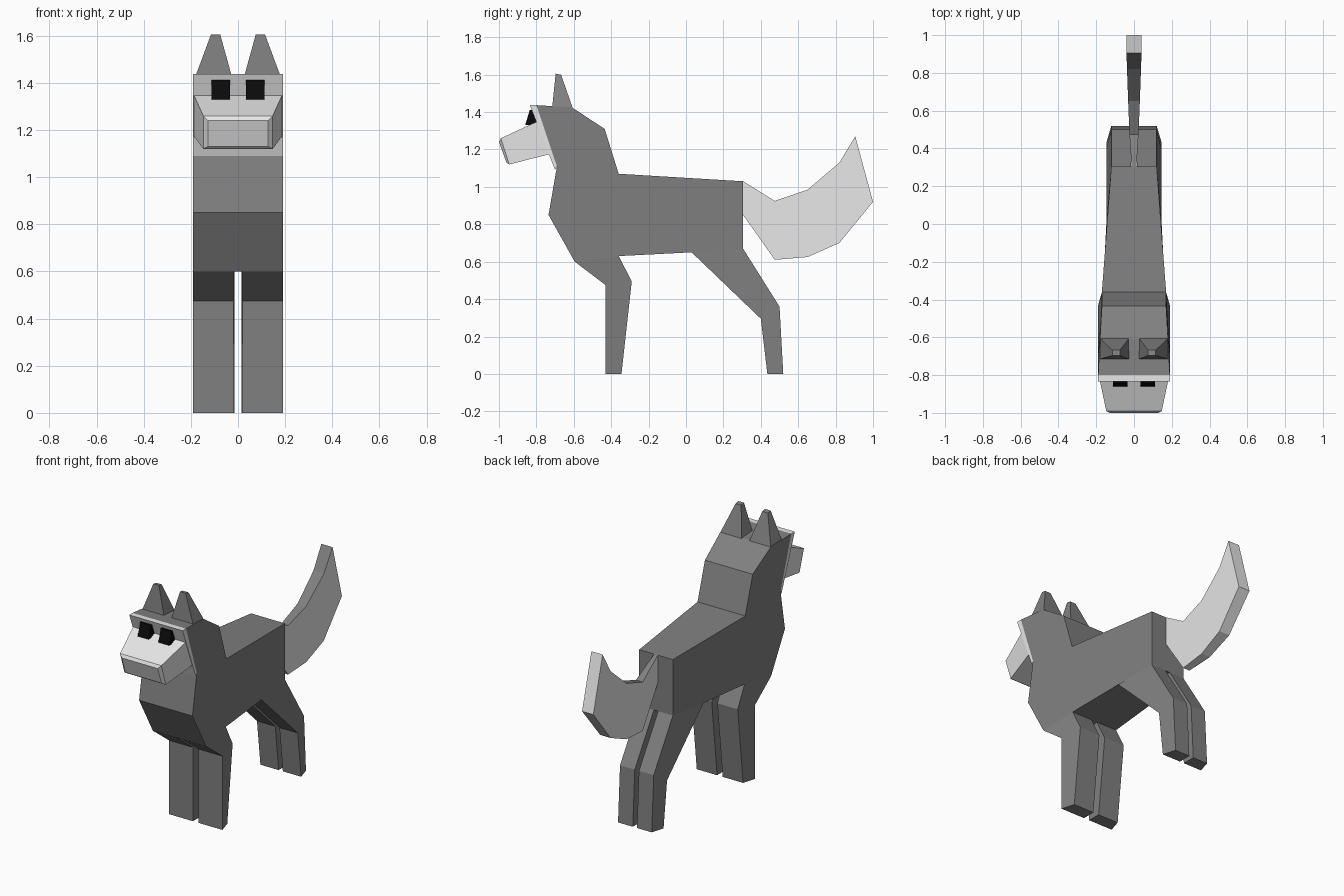
import bpy
import bmesh

cube = bpy.data.objects.get("Cube")
if cube:
    bpy.data.objects.remove(cube)


def material(name, value):
    mat = bpy.data.materials.new(name)
    mat.use_nodes = True
    colour = (value, value, value, 1)
    mat.diffuse_color = colour
    mat.node_tree.nodes["Principled BSDF"].inputs["Base Color"].default_value = colour
    return mat


dark_fur = material("dark_grey_fur", 0.216)
light_fur = material("light_grey_fur", 0.8)
black = material("black_eye", 0.003)


def loft(name, rings, mats, rule=None):
    """Join equal-length rings of points into a closed solid."""
    bm = bmesh.new()
    loops = [[bm.verts.new(p) for p in ring] for ring in rings]
    for a, b in zip(loops, loops[1:]):
        n = len(a)
        for i in range(n):
            j = (i + 1) % n
            bm.faces.new((a[i], a[j], b[j], b[i]))
    bm.faces.new(loops[0])
    bm.faces.new(loops[-1])
    bmesh.ops.recalc_face_normals(bm, faces=bm.faces)
    if rule:
        bm.normal_update()
        for face in bm.faces:
            face.material_index = rule(face)
    mesh = bpy.data.meshes.new(name)
    bm.to_mesh(mesh)
    bm.free()
    for mat in mats:
        mesh.materials.append(mat)
    obj = bpy.data.objects.new(name, mesh)
    bpy.context.collection.objects.link(obj)
    return obj


def slab(name, profile, mats, rule=None):
    """Side profile of (y, z, half width), spanning both sides."""
    rings = [[(s * w, y, z) for y, z, w in profile] for s in (1, -1)]
    return loft(name, rings, mats, rule)


def pair(name, rings, mat):
    """One part on the left and its mirror image on the right."""
    for side, s in (("left", 1), ("right", -1)):
        loft(f"{side}_{name}", [[(s * x, y, z) for x, y, z in r] for r in rings], [mat])


def leg(name, inner, profile):
    pair(name, [[(w, y, z) for y, z, w in profile],
                [(inner, y, z) for y, z, w in profile]], dark_fur)


# Torso, neck and back of the head
slab("body", [
    (-0.36, 1.07, 0.17), (-0.435, 1.31, 0.17), (-0.61, 1.425, 0.18),
    (-0.80, 1.437, 0.19), (-0.69, 1.11, 0.19), (-0.735, 0.85, 0.19),
    (-0.595, 0.60, 0.19), (-0.36, 0.63, 0.165), (0.03, 0.65, 0.145),
    (0.305, 0.67, 0.12), (0.305, 1.03, 0.12)], [dark_fur])

# Legs
leg("front_leg", 0.02, [
    (-0.595, 0.60, 0.19), (-0.43, 0.475, 0.19), (-0.43, 0, 0.19),
    (-0.345, 0, 0.165), (-0.29, 0.495, 0.165), (-0.36, 0.63, 0.165)])
leg("hind_leg", 0.015, [
    (0.305, 0.67, 0.12), (0.50, 0.36, 0.12), (0.52, 0, 0.12),
    (0.435, 0, 0.145), (0.40, 0.295, 0.145), (0.03, 0.65, 0.145)])

# Tail: dark along the upper edge, light elsewhere
slab("tail", [
    (0.305, 1.03, 0.013), (0.475, 0.925, 0.024), (0.65, 0.985, 0.031),
    (0.82, 1.13, 0.037), (0.905, 1.27, 0.04), (1.0, 0.92, 0.04),
    (0.82, 0.70, 0.037), (0.65, 0.625, 0.031), (0.475, 0.61, 0.024),
    (0.305, 0.85, 0.013)], [light_fur, dark_fur],
    lambda f: int(abs(f.normal.x) < 0.5 and f.normal.z > 0
                  and f.calc_center_median().y < 0.9))

# Pale face plate and tapered snout with a bevelled tip
slab("face", [(-0.80, 1.437, 0.19), (-0.835, 1.437, 0.19),
              (-0.70, 1.09, 0.19), (-0.69, 1.11, 0.19)], [light_fur])
loft("snout", [
    [(-w, yt, zt), (w, yt, zt), (w, yb, zb), (-w, yb, zb)]
    for yt, zt, yb, zb, w in (
        (-0.795, 1.35, -0.728, 1.175, 0.188),
        (-0.99, 1.26, -0.945, 1.12, 0.147),
        (-1.0, 1.24, -0.96, 1.13, 0.128))], [light_fur])

# Eyes
eye = [(-0.86, 1.33), (-0.835, 1.412), (-0.815, 1.412), (-0.79, 1.33)]
pair("eye", [[(x, y, z) for y, z in eye] for x in (0.035, 0.112)], black)

# Ears
pair("ear", [
    [(x0, y0, z0), (x1, y0, z0), (x1, y1, z1), (x0, y1, z1)]
    for x0, x1, y0, y1, z0, z1 in (
        (0.027, 0.18, -0.715, -0.605, 1.43, 1.42),
        (0.075, 0.115, -0.697, -0.668, 1.605, 1.6))], dark_fur)
